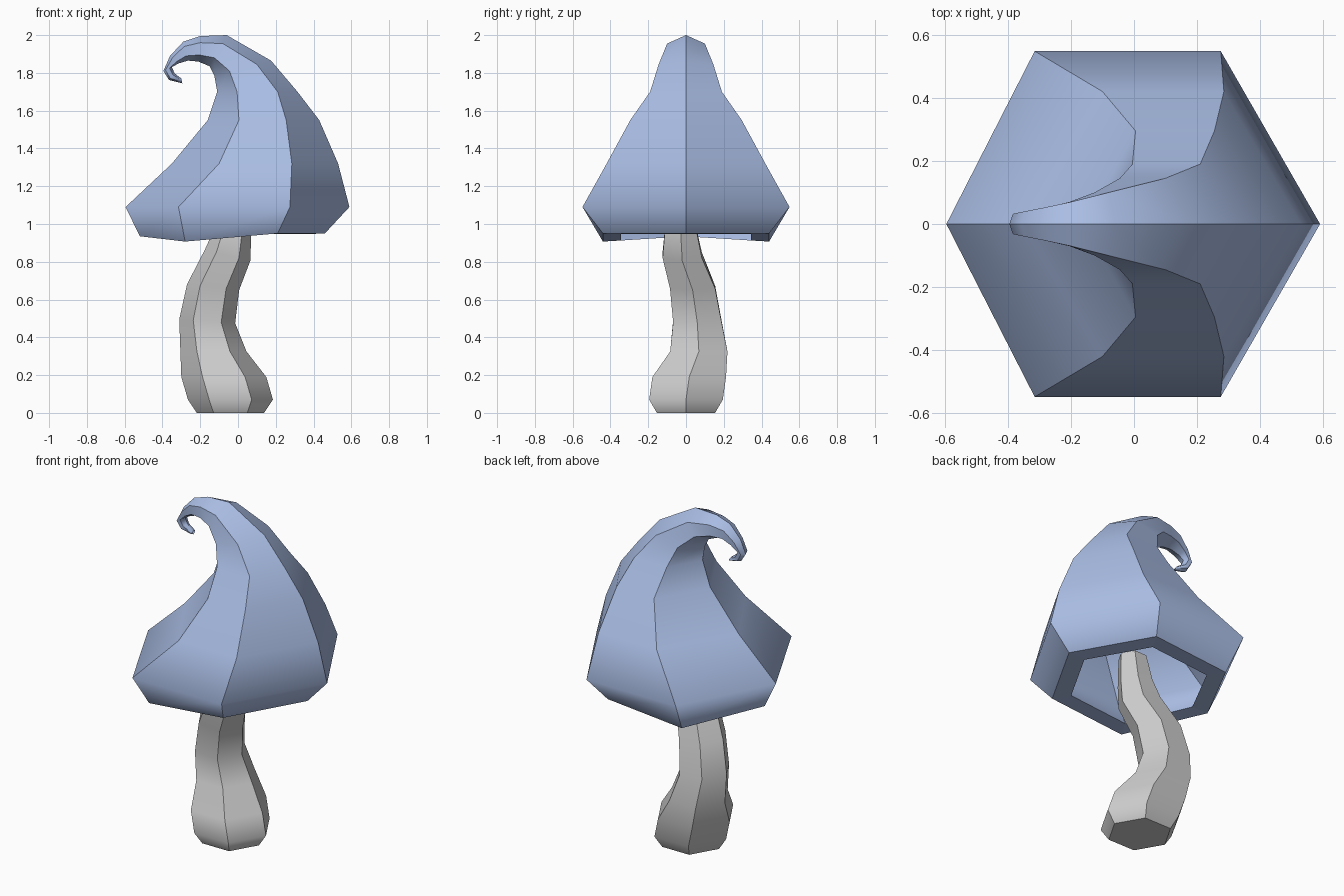
import bpy, bmesh, math
from mathutils import Vector

if "Cube" in bpy.data.objects:
    bpy.data.objects.remove(bpy.data.objects["Cube"])


def loft(name, rings, cap_start=True, sharp_rings=()):
    """Skin six-sided rings into one object with sharp lengthwise edges."""
    bm = bmesh.new()
    vs = [[bm.verts.new(p) for p in ring] for ring in rings]
    for a, b in zip(vs, vs[1:]):
        for i in range(6):
            j = (i + 1) % 6
            bm.faces.new((a[i], a[j], b[j], b[i]))
    if cap_start:
        bm.faces.new(vs[0][::-1])
    bm.faces.new(vs[-1])
    bmesh.ops.recalc_face_normals(bm, faces=bm.faces)
    ring_of = {v: k for k, r in enumerate(vs) for v in r}
    for f in bm.faces:
        f.smooth = True
    for e in bm.edges:
        a, b = (ring_of[v] for v in e.verts)
        e.smooth = a == b and a not in sharp_rings
    me = bpy.data.meshes.new(name)
    bm.to_mesh(me)
    bm.free()
    ob = bpy.data.objects.new(name, me)
    bpy.context.collection.objects.link(ob)
    # large faces stay flat, small bands blend
    wn = ob.modifiers.new("weighted_normals", 'WEIGHTED_NORMAL')
    wn.keep_sharp = True
    return ob


def cap_ring(xr, zr, xfr, zfr, y, xfl, zfl, xl, zl):
    """Ring mirrored over y: right, front-right/left and left corners."""
    return [Vector(p) for p in ((xr, 0, zr), (xfr, y, zfr), (xfl, y, zfl),
                                (xl, 0, zl), (xfl, -y, zfl), (xfr, -y, zfr))]


def inset(ring, k, dz=0):
    c = sum(ring, Vector()) / 6
    return [c + (p - c) * k + Vector((0, 0, dz)) for p in ring]


# Cap: bell rising into a curled tip
outer = [cap_ring(*r) for r in (
    (.46, .95, .21, .95, .44, -.28, .907, -.52, .935),
    (.59, 1.09, .275, 1.09, .548, -.315, 1.09, -.595, 1.09),
    (.53, 1.32, .285, 1.32, .42, -.10, 1.32, -.35, 1.32),
    (.43, 1.55, .255, 1.55, .295, .005, 1.55, -.16, 1.55),
    (.315, 1.70, .21, 1.70, .19, -.005, 1.70, -.11, 1.70),
    (.175, 1.865, .10, 1.845, .145, -.045, 1.81, -.125, 1.785),
    (-.06, 2.0, -.08, 1.955, .10, -.125, 1.88, -.15, 1.835),
    (-.20, 1.995, -.20, 1.96, .07, -.205, 1.895, -.21, 1.86),
    (-.29, 1.965, -.285, 1.94, .052, -.275, 1.89, -.265, 1.865),
    (-.36, 1.89, -.347, 1.88, .04, -.325, 1.86, -.315, 1.85),
    (-.395, 1.81, -.384, 1.815, .032, -.362, 1.825, -.35, 1.83),
    (-.365, 1.762, -.358, 1.771, .026, -.343, 1.788, -.335, 1.797),
    (-.295, 1.745, -.296, 1.752, .018, -.299, 1.763, -.30, 1.77),
)]
inner = [inset(outer[k], s, dz) for k, s, dz in
         ((4, .35, -.1), (3, .62, -.04), (2, .74, -.02), (1, .8, 0), (0, .78, 0))]
cap = loft("mushroom_cap", inner + outer, sharp_rings=(4, 5))
mat = bpy.data.materials.new("cap_blue")
mat.diffuse_color = (.40, .51, .78, 1)
mat.use_nodes = True
mat.node_tree.nodes["Principled BSDF"].inputs["Base Color"].default_value = mat.diffuse_color
cap.data.materials.append(mat)

# Stem: wavy tapering six-sided stalk (x, y, z, radius, tilt)
stem_path = ((-.04, 0, 0, .178, 0), (-.04, 0, .07, .225, 0),
             (-.075, .017, .19, .225, 0), (-.13, .068, .325, .175, 0),
             (-.163, .06, .485, .148, .01), (-.132, .035, .665, .138, .015),
             (-.055, -.02, .835, .12, .03), (-.03, -.027, .95, .10, .015),
             (-.005, -.02, 1.1, .08, 0))
stem_rings = []
for x, y, z, r, t in stem_path:
    corners = [i * math.pi / 3 for i in range(6)]
    stem_rings.append([Vector((x + r * math.cos(a), y + r * math.sin(a),
                               z - t * math.cos(a))) for a in corners])
loft("mushroom_stem", stem_rings, sharp_rings=(0, len(stem_rings) - 1))
